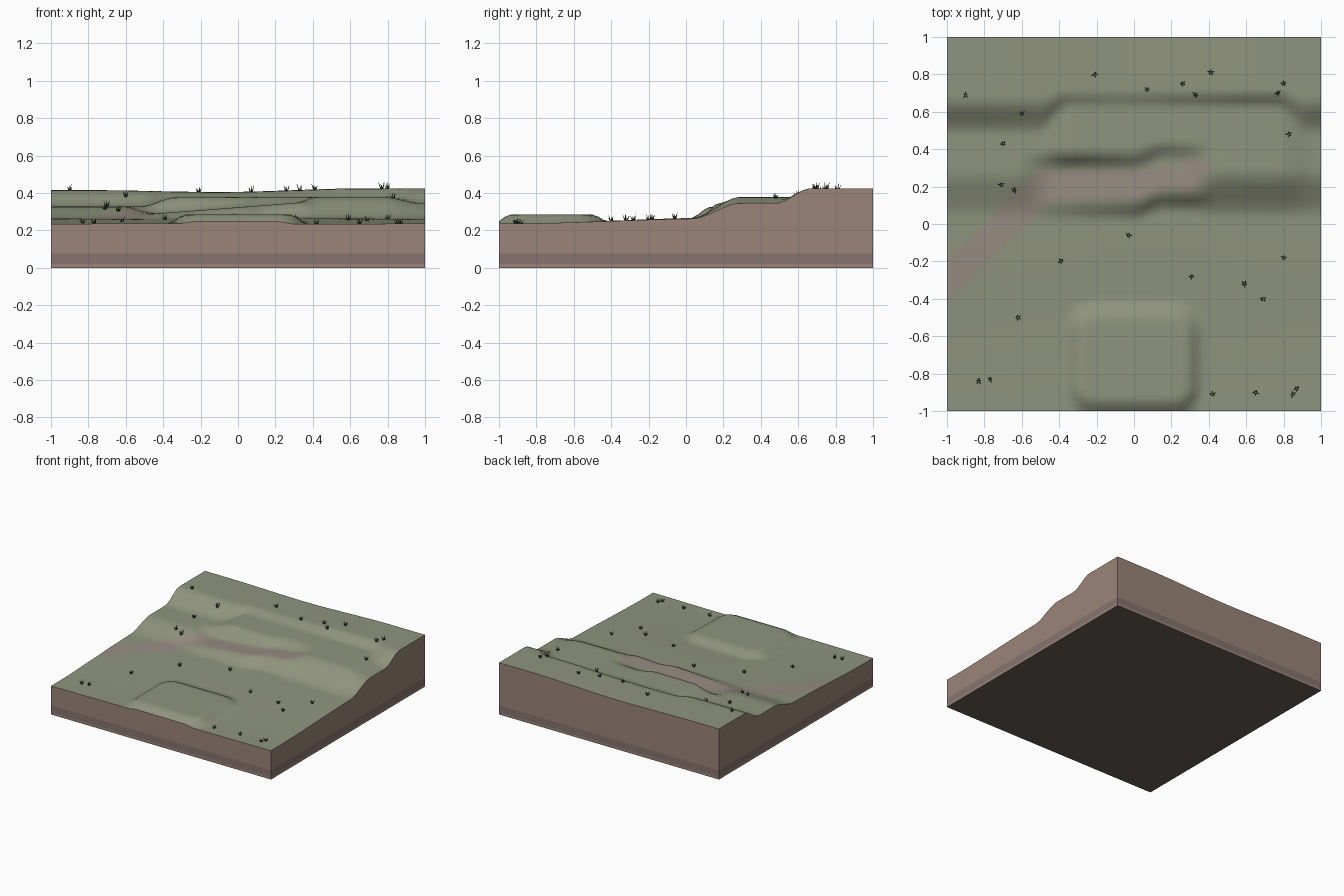
import bpy, bmesh, math, random
from mathutils import Vector

if "Cube" in bpy.data.objects:
    bpy.data.objects.remove(bpy.data.objects["Cube"])

random.seed(4)
N = 64  # terrain cells per side


def material(name, rgb):
    m = bpy.data.materials.new(name)
    m.diffuse_color = (*rgb, 1)
    m.use_nodes = True
    m.node_tree.nodes["Principled BSDF"].inputs["Base Color"].default_value = m.diffuse_color
    return m


def ss(a, b, t):
    t = min(1, max(0, (t - a) / (b - a)))
    return t * t * (3 - 2 * t)


def mix(a, b, t):
    return a + (b - a) * t


def height(x, y):
    # meadow, middle terrace and top plateau levels
    low = 0.235 + 0.03 * ss(-0.9, 0.15, y) + 0.002 * math.sin(4 * x + 3 * y)
    centre = ss(-0.52, -0.33, x) * (1 - ss(0.78, 0.98, x))
    mid = mix(mix(0.328, 0.345, ss(-0.5, 0.9, x)), 0.378, centre)
    top = 0.405 + 0.012 * ss(-0.2, -0.8, x) + 0.02 * ss(-0.1, 0.7, x)
    if x < -0.1:
        top = 0.405 + 0.01 * ss(0.1, 0.8, -x)
    # plain bank, and the bank with a ramp cut into it
    bank = mix(low, mid, ss(0.03, 0.29, y))
    s = 0.05 * ss(0, 0.15, x)
    ramp = mix(0.285, 0.35, (x + 0.5) / 0.85)
    cut = mix(mix(low, ramp, ss(0.02 + s, 0.13 + s, y)), mid,
              ss(0.29 + s, 0.39 + s, y))
    z = mix(bank, cut, ss(-0.62, -0.42, x) * (1 - ss(0.3, 0.44, x)))
    # upper bank sits further back along the middle
    inner = ss(-0.5, -0.36, x) * (1 - ss(0.77, 0.92, x))
    z = mix(z, top, ss(mix(0.48, 0.63, inner), mix(0.67, 0.70, inner), y))
    # front mound with rounded corners
    r = 0.16
    qx, qy = max(abs(x) - 0.37 + r, 0), max(abs(y + 0.72) - 0.31 + r, 0)
    d = math.hypot(qx, qy) - r
    return z + (0.284 - low) * ss(0.0, -0.09, d) if d < 0 else z


# dirt path centre line
PATH = [Vector(p) for p in ((-1.1, -0.4), (-0.48, 0.2), (0, 0.21), (0.32, 0.26))]


def path_distance(p):
    best = 9
    for a, b in zip(PATH, PATH[1:]):
        t = min(1, max(0, (p - a).dot(b - a) / (b - a).length_squared))
        best = min(best, (p - a.lerp(b, t)).length)
    return best


# terrain block: height grid, layered walls and underside
bm = bmesh.new()
c = [-1 + 2 * i / N for i in range(N + 1)]
v = [[bm.verts.new((x, y, height(x, y))) for x in c] for y in c]
for j in range(N):
    for i in range(N):
        f = bm.faces.new((v[j][i], v[j][i + 1], v[j + 1][i + 1], v[j + 1][i]))
        p = f.calc_center_median().xy
        limit = 0.08 + (random.uniform(-0.04, 0.02) if p.x > 0 else 0)
        f.material_index = 1 if path_distance(p) < limit else 0
        f.smooth = True
ring = ([v[0][i] for i in range(N)] + [v[j][N] for j in range(N)]
        + [v[N][i] for i in range(N, 0, -1)] + [v[j][0] for j in range(N, 0, -1)])
for z, mat in ((0.075, 2), (0.02, 3), (0, 2)):
    lower = [bm.verts.new((q.co.x, q.co.y, z)) for q in ring]
    for k in range(len(ring)):
        n = (k + 1) % len(ring)
        bm.faces.new((ring[n], ring[k], lower[k], lower[n])).material_index = mat
    ring = lower
bm.faces.new(ring[::-1]).material_index = 4
bm.normal_update()
me = bpy.data.meshes.new("terrain_block")
bm.to_mesh(me)
bm.free()
for m in (material("grass", (0.275, 0.296, 0.205)), material("dirt_path", (0.31, 0.265, 0.225)),
          material("soil", (0.33, 0.235, 0.19)), material("deep_soil", (0.24, 0.175, 0.16)),
          material("underside", (0.13, 0.11, 0.09))):
    me.materials.append(m)
terrain = bpy.data.objects.new("terrain_block", me)
bpy.context.collection.objects.link(terrain)
bpy.context.view_layer.objects.active = terrain
terrain.select_set(True)
bpy.ops.object.shade_smooth_by_angle(angle=math.radians(40))

# grass tufts: fans of thin leaning blades
TUFTS = [(-.83, -.84), (-.77, -.83), (-.62, -.5), (-.39, -.2), (-.03, -.06),
         (.31, -.28), (.59, -.32), (.69, -.4), (.8, -.18), (.42, -.91), (.65, -.9),
         (.87, -.88), (.85, -.91), (-.9, .69), (-.21, .8), (.07, .72), (.26, .75),
         (.33, .69), (.41, .81), (.77, .7), (.8, .75), (.83, .48), (-.6, .59),
         (-.7, .43), (-.71, .21), (-.64, .18)]
bm = bmesh.new()
for x, y in TUFTS:
    base = Vector((x, y, height(x, y) - 0.003))
    turn = random.uniform(0, 6.28)
    for k in range(5):
        a = turn + k * math.tau / 5
        out = Vector((math.cos(a), math.sin(a), 0))
        side = Vector((-out.y, out.x, 0)) * 0.004
        h = random.uniform(0.022, 0.042)
        root = base + out * 0.003
        tip = root + out * random.uniform(0.008, 0.02) + Vector((0, 0, h))
        pts = [bm.verts.new(q) for q in (root - side, root + side, root + out * 0.006, tip)]
        for t in ((0, 1, 3), (1, 2, 3), (2, 0, 3)):
            bm.faces.new([pts[i] for i in t])
bmesh.ops.recalc_face_normals(bm, faces=bm.faces)
me = bpy.data.meshes.new("grass_tufts")
bm.to_mesh(me)
bm.free()
me.materials.append(material("dark_grass", (0.04, 0.06, 0.03)))
bpy.context.collection.objects.link(bpy.data.objects.new("grass_tufts", me))
